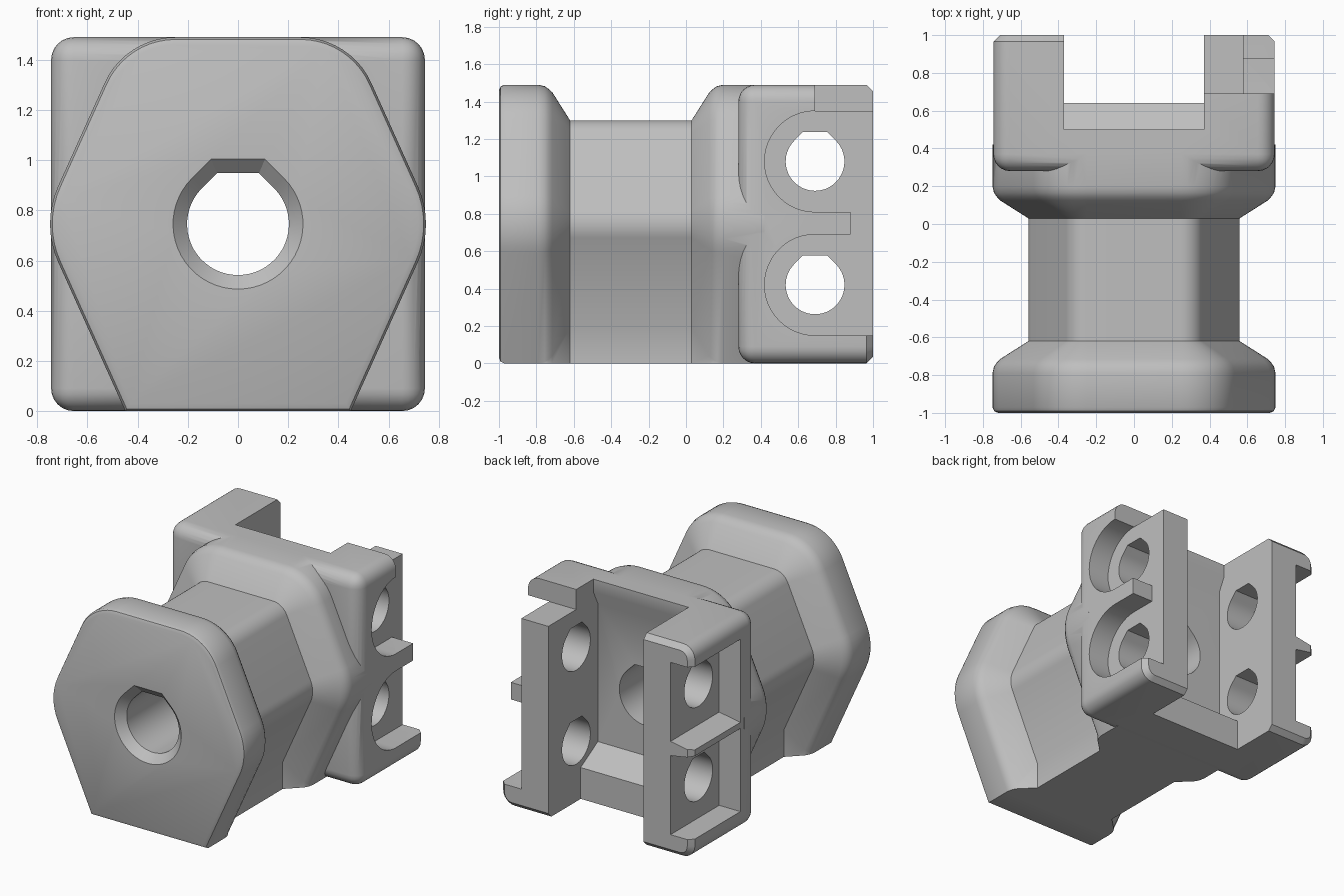
import bpy, bmesh, math
from math import sin, cos, pi

cube = bpy.data.objects.get("Cube")
if cube:
    bpy.data.objects.remove(cube, do_unlink=True)

grey = bpy.data.materials.new("plain_grey")
grey.use_nodes = True
grey.diffuse_color = (0.52, 0.52, 0.52, 1)
grey.node_tree.nodes["Principled BSDF"].inputs["Base Color"].default_value = (0.52, 0.52, 0.52, 1)

MID = 0.745      # half height and half width
SLOPE = 2.22     # rise over run of the slanted hexagon sides
TILT = math.atan(1 / SLOPE)


def make_object(name, bm):
    bmesh.ops.recalc_face_normals(bm, faces=bm.faces)
    mesh = bpy.data.meshes.new(name)
    bm.to_mesh(mesh)
    bm.free()
    mesh.materials.append(grey)
    obj = bpy.data.objects.new(name, mesh)
    bpy.context.collection.objects.link(obj)
    return obj


def loft(name, rings):
    """Skin a closed solid through rings of equal length."""
    bm = bmesh.new()
    loops = [[bm.verts.new(p) for p in ring] for ring in rings]
    n = len(loops[0])
    for a, b in zip(loops, loops[1:]):
        for i in range(n):
            j = (i + 1) % n
            bm.faces.new((a[i], a[j], b[j], b[i]))
    bm.faces.new(loops[0])
    bm.faces.new(loops[-1])
    bmesh.ops.remove_doubles(bm, verts=bm.verts, dist=0.0001)
    return make_object(name, bm)


def along_x(points, x):
    return [(x, y, z) for y, z in points]


def along_y(points, y):
    return [(x, y, z) for x, z in points]


def rect(a0, b0, a1, b1):
    return [(a0, b0), (a1, b0), (a1, b1), (a0, b1)]


def box(name, lo, hi):
    flat = rect(lo[1], lo[2], hi[1], hi[2])
    return loft(name, [along_x(flat, lo[0]), along_x(flat, hi[0])])


def hole(cu, cv, r, steps=40):
    """Round hole with a flat roof on two 45 degree tangents."""
    pts = [(r * math.tan(pi / 8), r)]
    for i in range(steps + 1):
        a = pi / 4 - i * 1.5 * pi / steps
        pts.append((r * cos(a), r * sin(a)))
    pts.append((-r * math.tan(pi / 8), r))
    return [(cu + u, cv + v) for u, v in pts]


def hexagon(inset, floor):
    """Rounded hexagon, concentric inset, with a straight foot to the floor."""
    run = 0.785 - inset / cos(TILT)
    foot = run - (MID - inset) / SLOPE
    half = [(foot, floor), (foot, inset)]
    r = 0.37 - inset
    cx = run - r / cos(TILT)
    for i in range(9):
        a = -TILT + 2 * TILT * i / 8
        half.append((cx + r * cos(a), MID + r * sin(a)))
    r = 0.31 - inset
    cz = MID * 2 - 0.31
    cx = 0.785 - 0.31 / cos(TILT) - (cz - MID) / SLOPE
    for i in range(11):
        a = TILT + (pi / 2 - TILT) * i / 10
        half.append((cx + r * cos(a), cz + r * sin(a)))
    return half + [(-x, z) for x, z in reversed(half)]


def combine(target, other, operation):
    mod = target.modifiers.new(operation.lower(), "BOOLEAN")
    mod.operation = operation
    mod.solver = "EXACT"
    mod.object = other
    bpy.ops.object.select_all(action="DESELECT")
    bpy.context.view_layer.objects.active = target
    target.select_set(True)
    bpy.ops.object.modifier_apply(modifier=mod.name)
    bpy.data.objects.remove(other, do_unlink=True)


# Spool: front flange, narrow shaft and rear flange
stations = [(-1, 0.03), (-0.991, 0.009), (-0.97, 0), (-0.79, 0), (-0.755, 0.008),
            (-0.735, 0.022), (-0.715, 0.04), (-0.62, 0.19), (0.03, 0.19),
            (0.125, 0.04), (0.145, 0.022), (0.165, 0.008), (0.2, 0), (0.42, 0)]
body = loft("spool_and_clevis", [
    along_y(hexagon(d, d if y < -0.9 else 0), y) for y, d in stations])

# Clevis block: rounded all over, with a chamfered back rim
bm = bmesh.new()
bmesh.ops.create_cube(bm, size=1)
for v in bm.verts:
    v.co = (v.co.x * 2 * MID, 0.64 + v.co.y * 0.72, MID + v.co.z * 2 * MID)


def at_back(edge):
    return all(v.co.y > 0.999 for v in edge.verts)


bmesh.ops.bevel(bm, geom=[e for e in bm.edges if not at_back(e)], offset=0.09,
                segments=6, profile=0.5, affect="EDGES")
bmesh.ops.bevel(bm, geom=[e for e in bm.edges if at_back(e)], offset=0.035,
                segments=1, affect="EDGES")
combine(body, make_object("clevis_block", bm), "UNION")

# Slot between the two arms, with a sloped ledge at the bottom
slot = [(1.1, -0.1), (0.64, -0.1), (0.64, 0.22), (0.45, 0.33),
        (0.45, 1.3), (0.5, 1.4), (0.5, 1.6), (1.1, 1.6)]
cutters = [loft("slot", [along_x(slot, -0.37), along_x(slot, 0.37)])]

# Main bore with a countersunk mouth
cutters.append(loft("bore", [along_y(hole(0, MID, r), y) for y, r in
                             ((-1.05, 0.31), (-0.945, 0.203), (0.7, 0.203))]))

# Cross holes and round pockets in the left arm
for z in (0.42, 1.08):
    pin = hole(0.69, z, 0.157)
    cutters.append(loft("cross_hole", [along_x(pin, -1), along_x(pin, 1)]))
    arch = [(1.1, z + 0.27)]
    for i in range(25):
        a = pi / 2 + pi * i / 24
        arch.append((0.69 + 0.27 * cos(a), z + 0.27 * sin(a)))
    arch.append((1.1, z - 0.27))
    cutters.append(loft("round_pocket", [along_x(arch, 0.58), along_x(arch, 0.9)]))
cutters.append(box("rib_end", (0.58, 0.88, 0.6), (0.9, 1.1, 0.9)))
cutters.append(box("arm_top_notch", (0.3, 0.69, 1.349), (0.9, 1.1, 1.6)))

# Square pockets in the right arm, leaving a tapered rib between them
for outer, side in ((0.14, -1), (1.35, 1)):
    rings = [along_x(rect(0.46, outer, 1.1, MID + side * gap), x)
             for x, gap in ((-0.58, 0.05), (-0.8, 0.012))]
    cutters.append(loft("square_pocket", rings))

for cutter in cutters:
    cutter.hide_render = True
    combine(body, cutter, "DIFFERENCE")

bpy.ops.object.select_all(action="DESELECT")
body.select_set(True)
bpy.context.view_layer.objects.active = body
bpy.ops.object.shade_smooth_by_angle(angle=math.radians(28))
